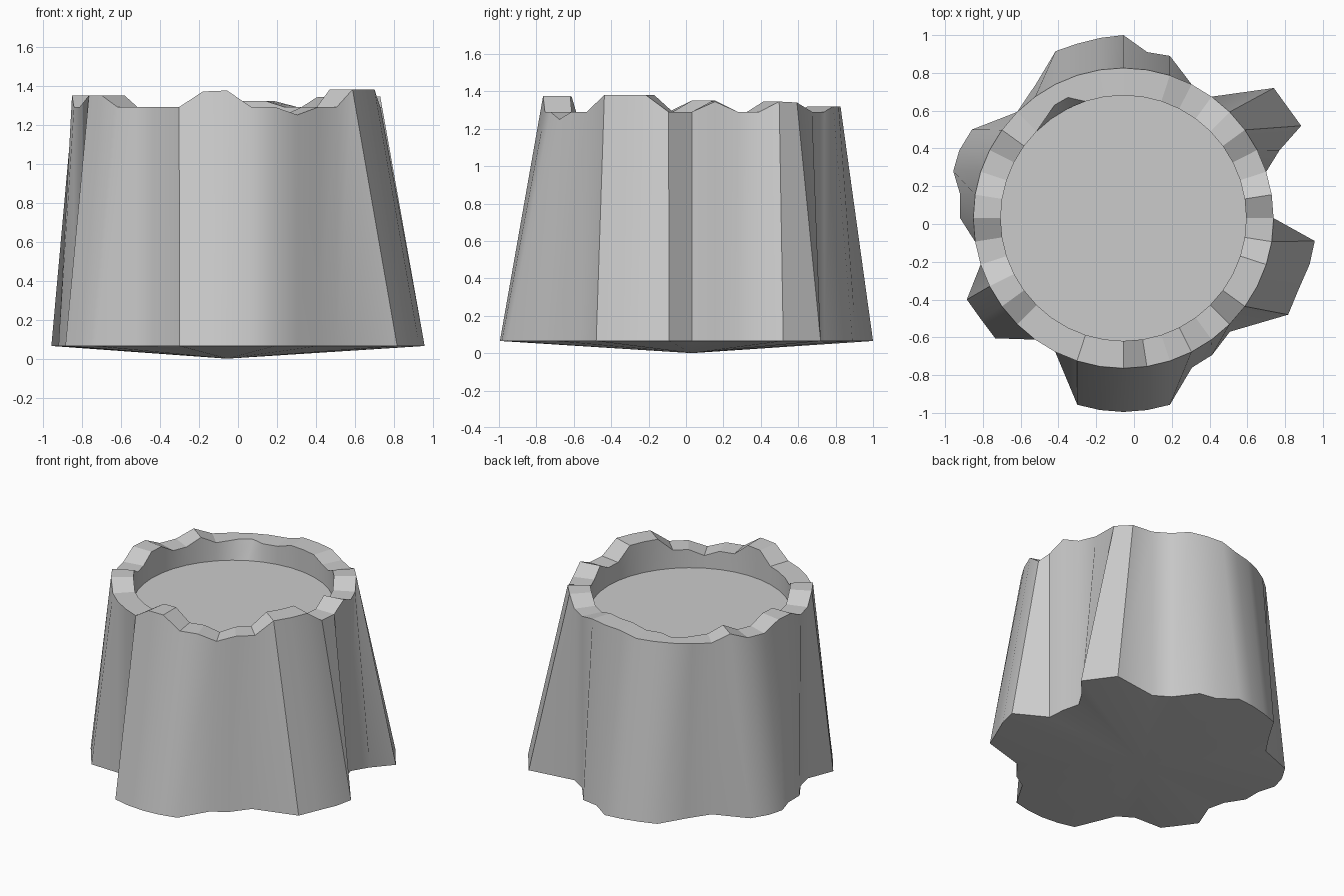
import bpy, bmesh
from math import sin, cos, tau

if "Cube" in bpy.data.objects:
    bpy.data.objects.remove(bpy.data.objects["Cube"])

N = 40
CX, CY = -0.056, 0.031
R_OUT, R_IN = 0.795, 0.65


def circle_point(r, k):
    return CX + r * cos(tau * k / N), CY + r * sin(tau * k / N)


# Root flares: first segment index, then the displaced ground points in order
roots = [
    (3, [(0.77, 0.39), (0.885, 0.52), (0.74, 0.72)]),
    (8, [(0.19, 0.89), (0.07, 0.91), (-0.056, 1.0), (-0.18, 0.985),
         (-0.30, 0.955), (-0.415, 0.915), (-0.52, 0.74)]),
    (16, [(-0.858, 0.50), (-0.925, 0.39), (-0.957, 0.28),
          (-0.92, 0.155), (-0.92, 0.03)]),
    (23, [(-0.885, -0.40), (-0.81, -0.505), (-0.735, -0.605)]),
    (28, [(-0.30, -0.957), (-0.18, -0.985), (-0.056, -0.995),
          (0.07, -0.985), (0.19, -0.957), (0.307, -0.76), (0.413, -0.694),
          (0.508, -0.57), (0.816, -0.48), (0.87, -0.35), (0.93, -0.213),
          (0.957, -0.09)]),
]
foot = {k + i: p for k, pts in roots for i, p in enumerate(pts)}

# Uneven rim heights (other segments stay at 1.29)
rim = {1: 1.345, 4: 1.345, 5: 1.34, 8: 1.32, 9: 1.32, 10: 1.32, 16: 1.34,
       19: 1.35, 20: 1.35, 23: 1.35, 24: 1.35, 29: 1.37, 30: 1.375,
       33: 1.25, 36: 1.38, 37: 1.38, 38: 1.38}
# Small notch in the inner edge at the back
notch = {13: (-0.35, 0.67), 14: (-0.42, 0.63)}

bm = bmesh.new()


def ring(points, z):
    return [bm.verts.new((*points(k), z(k))) for k in range(N)]


def bridge(a, b):
    for k in range(N):
        j = (k + 1) % N
        bm.faces.new((a[k], a[j], b[j], b[k]))


height = lambda k: rim.get(k, 1.29)
base = ring(lambda k: foot.get(k, circle_point(R_OUT, k)), lambda k: 0.065)
outer = ring(lambda k: circle_point(R_OUT, k), height)
inner = ring(lambda k: notch.get(k, circle_point(R_IN, k)), height)
floor = ring(lambda k: circle_point(R_IN, k), lambda k: 1.16)

# Bark wall, broken rim, inner wall and cut wood surface
bridge(base, outer)
bridge(outer, inner)
bridge(inner, floor)
bm.faces.new(floor)

# Shallow pointed underside
tip = bm.verts.new((CX, CY, 0))
for k in range(N):
    bm.faces.new((base[(k + 1) % N], base[k], tip))
bmesh.ops.recalc_face_normals(bm, faces=bm.faces)

mesh = bpy.data.meshes.new("tree_stump")
bm.to_mesh(mesh)
bm.free()
stump = bpy.data.objects.new("tree_stump", mesh)
bpy.context.collection.objects.link(stump)
bpy.context.view_layer.objects.active = stump
stump.select_set(True)
bpy.ops.object.shade_smooth_by_angle(angle=0.6)
# Keep the rim and cut surface faceted
for poly in mesh.polygons[N:2 * N]:
    poly.use_smooth = False
